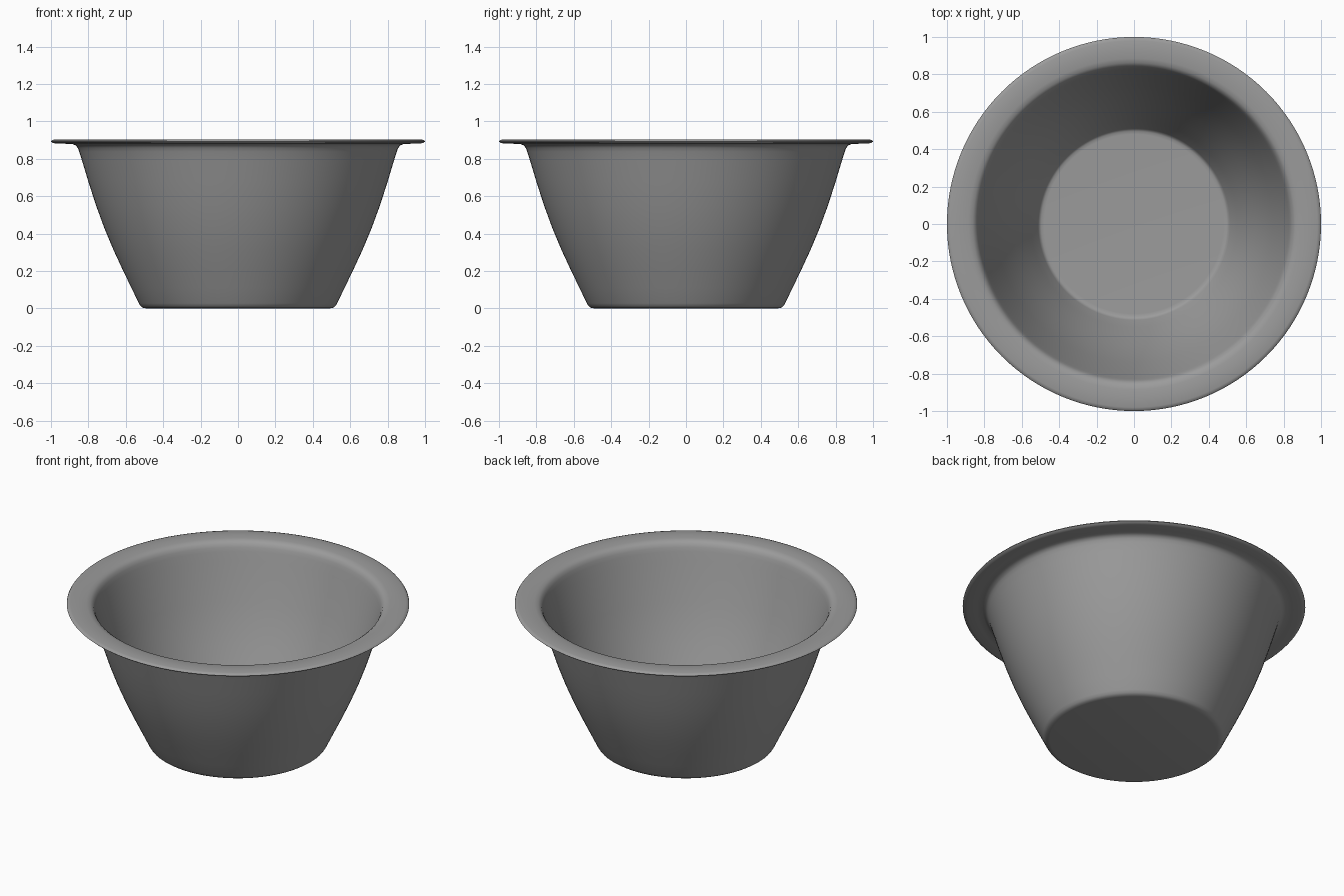
import bpy, bmesh, math

SEGMENTS = 128

# Half cross-section (radius, height): underside, outer wall, rim, inner wall, floor
profile = [
    (0, 0), (0.49, 0), (0.508, 0.003), (0.521, 0.012), (0.53, 0.027),
    (0.57, 0.11), (0.615, 0.203), (0.667, 0.315), (0.715, 0.43),
    (0.759, 0.55), (0.801, 0.68), (0.834, 0.79), (0.849, 0.838),
    (0.857, 0.858), (0.867, 0.871), (0.884, 0.878), (0.92, 0.88),
    (0.975, 0.881), (0.992, 0.885), (1.0, 0.892),
    (0.995, 0.899), (0.98, 0.903), (0.93, 0.904), (0.885, 0.902),
    (0.862, 0.897), (0.846, 0.885), (0.836, 0.866), (0.828, 0.842),
    (0.813, 0.79), (0.780, 0.685), (0.739, 0.556), (0.696, 0.437),
    (0.648, 0.323), (0.597, 0.212), (0.552, 0.119), (0.513, 0.038),
    (0.506, 0.027), (0.496, 0.021), (0.48, 0.02), (0, 0.02),
]

# Bowl: profile revolved about the vertical axis
bm = bmesh.new()
verts = [bm.verts.new((r, 0, z)) for r, z in profile]
edges = [bm.edges.new(pair) for pair in zip(verts, verts[1:])]
bmesh.ops.spin(bm, geom=verts + edges, cent=(0, 0, 0), axis=(0, 0, 1),
               angle=math.tau, steps=SEGMENTS, use_merge=False)
bmesh.ops.remove_doubles(bm, verts=bm.verts, dist=0.0001)
bmesh.ops.recalc_face_normals(bm, faces=bm.faces)

mesh = bpy.data.meshes.new("bowl")
bm.to_mesh(mesh)
bm.free()
bowl = bpy.data.objects.new("bowl", mesh)
bpy.context.collection.objects.link(bowl)

# Dark grey material
grey = bpy.data.materials.new("dark_grey")
grey.diffuse_color = (0.33, 0.33, 0.33, 1)
mesh.materials.append(grey)

# Smooth shading
bpy.context.view_layer.objects.active = bowl
bowl.select_set(True)
bpy.ops.object.shade_smooth_by_angle(angle=math.radians(50))
